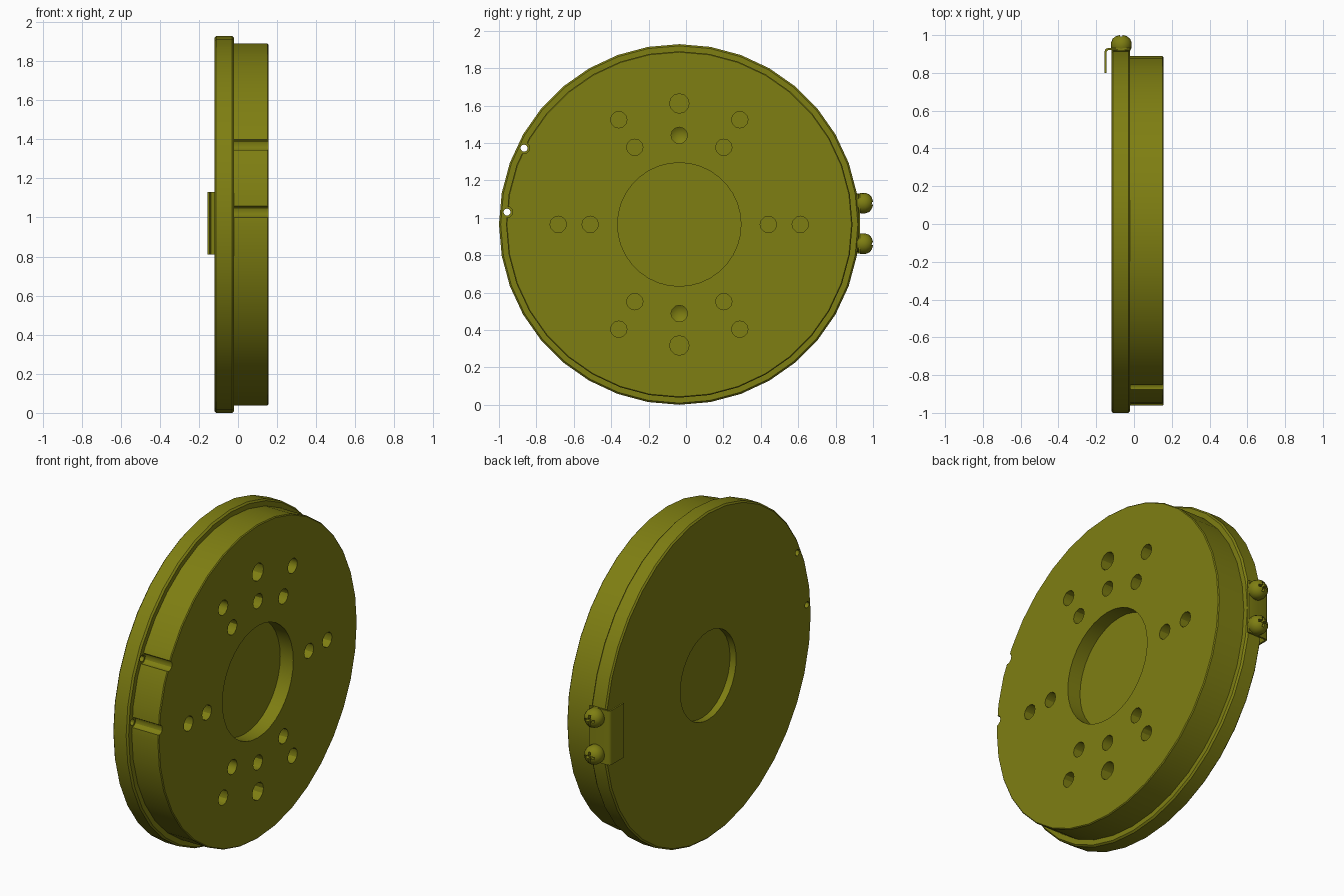
import bpy, bmesh, math
from mathutils import Matrix, Vector

if "Cube" in bpy.data.objects:
    bpy.data.objects.remove(bpy.data.objects["Cube"])

CY, CZ = -0.036, 0.964   # disc axis position

olive = bpy.data.materials.new("olive")
olive.diffuse_color = (0.21, 0.21, 0.006, 1)
olive.use_nodes = True
olive.node_tree.nodes["Principled BSDF"].inputs["Base Color"].default_value = olive.diffuse_color


def lathe(bm, profile, sides, matrix):
    """Revolve (axis, radius) points about local X; ends lie on the axis."""
    rings = []
    for x, r in profile:
        if r == 0:
            rings.append([bm.verts.new(matrix @ Vector((x, 0, 0)))])
        else:
            rings.append([bm.verts.new(matrix @ Vector((
                x, r * math.sin(2 * math.pi * i / sides),
                r * math.cos(2 * math.pi * i / sides)))) for i in range(sides)])
    for a, b in zip(rings, rings[1:]):
        for i in range(sides):
            j = (i + 1) % sides
            quad = [a[i % len(a)], a[j % len(a)], b[j % len(b)], b[i % len(b)]]
            bm.faces.new(list(dict.fromkeys(quad)))


def box(bm, center, size):
    m = Matrix.Translation(center) @ Matrix.Diagonal((*size, 1))
    bmesh.ops.create_cube(bm, size=1, matrix=m)


def make_object(name, bm):
    bmesh.ops.recalc_face_normals(bm, faces=bm.faces)
    mesh = bpy.data.meshes.new(name)
    bm.to_mesh(mesh)
    bm.free()
    ob = bpy.data.objects.new(name, mesh)
    bpy.context.collection.objects.link(ob)
    mesh.materials.append(olive)
    return ob


def activate(ob):
    bpy.ops.object.select_all(action='DESELECT')
    ob.select_set(True)
    bpy.context.view_layer.objects.active = ob


def cut(ob, cutter):
    mod = ob.modifiers.new("cut", 'BOOLEAN')
    mod.operation, mod.solver, mod.object = 'DIFFERENCE', 'EXACT', cutter
    mod.use_self = True
    activate(ob)
    bpy.ops.object.modifier_apply(modifier=mod.name)
    bpy.data.objects.remove(cutter)


def smooth(ob, angle=30):
    activate(ob)
    bpy.ops.object.shade_smooth_by_angle(angle=math.radians(angle))


# Flanged disc with a blind recess on each side
bm = bmesh.new()
lathe(bm, [(-0.08, 0), (-0.08, 0.26), (-0.12, 0.26), (-0.12, 0.955), (-0.112, 0.964),
           (-0.03, 0.964), (-0.02, 0.955), (-0.02, 0.926), (0.150, 0.926),
           (0.155, 0.921), (0.155, 0.33), (0.07, 0.33), (0.07, 0)],
      36, Matrix.Translation((0, CY, CZ)))
disc = make_object("flanged_disc", bm)

# Bolt holes on two circles, plus stepped wire notches at the rim
bm = bmesh.new()
for deg in (0, 60, 90, 120, 180, 240, 270, 300):
    vertical = deg in (90, 270)
    for radius in (0.476, 0.647):
        a = math.radians(deg)
        pos = (0, CY + radius * math.cos(a), CZ + radius * math.sin(a))
        r = 0.052 if vertical and radius > 0.5 else 0.044
        tip = 0.0 if vertical and radius < 0.5 else 0.03   # drilled cone bottom
        lathe(bm, [(tip, 0), (0.03, r), (0.2, r), (0.2, 0)], 12, Matrix.Translation(pos))
for y, z in ((-0.866, 1.372), (-0.957, 1.03)):
    lathe(bm, [(-0.2, 0), (-0.2, 0.019), (-0.0195, 0.019), (-0.0195, 0.03),
               (0.2, 0.03), (0.2, 0)], 12, Matrix.Translation((0, y, z)))
cut(disc, make_object("hole_cutter", bm))
smooth(disc)

# Bent sheet bracket: leg behind the disc, rounded corner, lip over the rim
outer = [(-0.155, 0.80), (-0.155, 0.915), (-0.151, 0.926), (-0.14, 0.931), (-0.02, 0.931)]
inner = [(-0.02, 0.921), (-0.138, 0.921), (-0.145, 0.912), (-0.145, 0.80)]
bm = bmesh.new()
face = bm.faces.new([bm.verts.new((x, y, 0.81)) for x, y in outer + inner])
ext = bmesh.ops.extrude_face_region(bm, geom=[face])
bmesh.ops.translate(bm, vec=(0, 0, 0.32),
                    verts=[v for v in ext["geom"] if isinstance(v, bmesh.types.BMVert)])
smooth(make_object("rim_bracket", bm), 50)

# Two domed screws with cross slots
for i, z in enumerate((1.078, 0.861)):
    bm = bmesh.new()
    m = Matrix.Translation((-0.067, 0, z)) @ Matrix.Rotation(math.pi / 2, 4, 'Z')
    lathe(bm, [(0.915, 0), (0.915, 0.045), (0.932, 0.054), (0.958, 0.055),
               (0.980, 0.047), (0.994, 0.03), (1.0, 0.012), (1.0, 0)], 16, m)
    screw = make_object(f"domed_screw_{i + 1}", bm)
    bm = bmesh.new()
    box(bm, (-0.067, 1.0, z), (0.06, 0.05, 0.014))
    box(bm, (-0.067, 1.0, z), (0.014, 0.052, 0.06))
    cut(screw, make_object("slot_cutter", bm))
    smooth(screw, 40)
